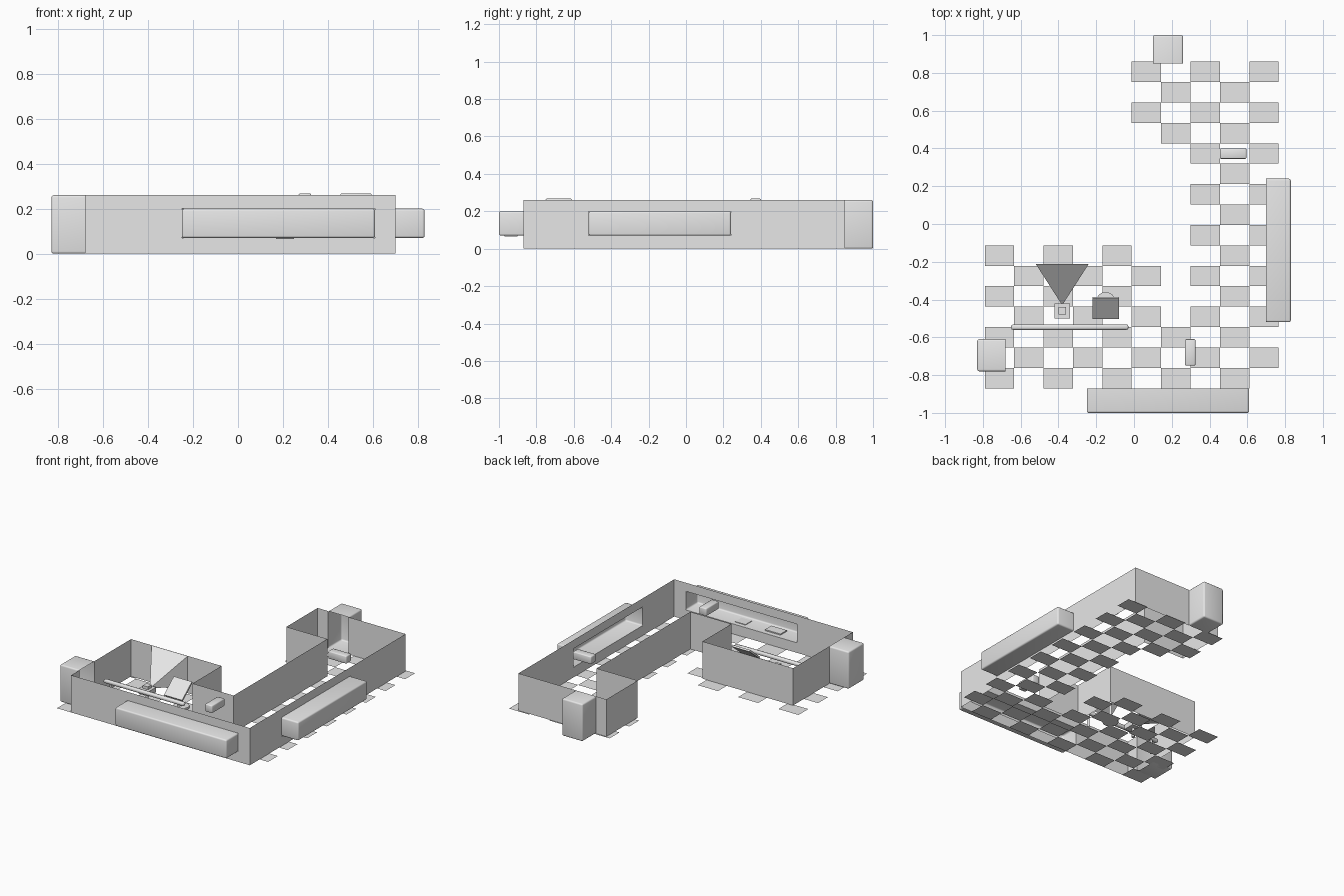
import bpy, bmesh, math
from mathutils import Vector

old = bpy.data.objects.get("Cube")
if old:
    bpy.data.objects.remove(old, do_unlink=True)

grey = bpy.data.materials.new("plain grey")
grey.use_nodes = True
grey.diffuse_color = (0.8, 0.8, 0.8, 1)
grey.node_tree.nodes["Principled BSDF"].inputs["Base Color"].default_value = (0.8, 0.8, 0.8, 1)

H = 0.26           # wall height
LOW, HIGH = 0.07, 0.20   # window sill and head


def finish(name, bm, smooth=False):
    mesh = bpy.data.meshes.new(name)
    bm.to_mesh(mesh)
    bm.free()
    mesh.materials.append(grey)
    obj = bpy.data.objects.new(name, mesh)
    bpy.context.collection.objects.link(obj)
    if smooth:
        bpy.ops.object.select_all(action='DESELECT')
        obj.select_set(True)
        bpy.context.view_layer.objects.active = obj
        bpy.ops.object.shade_smooth_by_angle(angle=math.radians(50))
    return obj


def quad(bm, *points):
    return bm.faces.new([bm.verts.new(p) for p in points])


def wall(name, a, b, opening=None):
    """Thin wall from a to b; opening = (start, end, low, high), distances along it."""
    bm = bmesh.new()
    a, b = Vector((*a, 0)), Vector((*b, 0))
    length, way = (b - a).length, (b - a).normalized()

    def panel(s, e, low, high):
        if e - s > 1e-4 and high - low > 1e-4:
            p, q = a + way * s, a + way * e
            quad(bm, (p.x, p.y, low), (q.x, q.y, low), (q.x, q.y, high), (p.x, p.y, high))

    if opening:
        s, e, low, high = opening
        panel(0, s, 0, H)
        panel(e, length, 0, H)
        panel(s, e, 0, low)
        panel(s, e, high, H)
    else:
        panel(0, length, 0, H)
    finish(name, bm)


def box_mesh(lo, hi):
    bm = bmesh.new()
    bmesh.ops.create_cube(bm, size=1)
    for v in bm.verts:
        v.co = [l + (c + 0.5) * (h - l) for l, h, c in zip(lo, hi, v.co)]
    return bm


def box(name, lo, hi, bevel=0):
    bm = box_mesh(lo, hi)
    if bevel:
        bmesh.ops.bevel(bm, geom=bm.edges[:], offset=bevel, segments=2, profile=0.5, affect='EDGES')
    return finish(name, bm, bevel > 0)


def alcove(name, lo, hi, open_dir):
    """Box open towards the room, with softened outer edges."""
    bm = box_mesh(lo, hi)
    bm.normal_update()
    gone = [f for f in bm.faces if f.normal.dot(Vector(open_dir)) > 0.9]
    bmesh.ops.delete(bm, geom=gone, context='FACES')
    edges = [e for e in bm.edges if not e.is_boundary]
    bmesh.ops.bevel(bm, geom=edges, offset=0.01, segments=3, profile=0.5, affect='EDGES')
    finish(name, bm, True)


def cylinder(name, centre, radius, depth, sides=16):
    bm = bmesh.new()
    bmesh.ops.create_cone(bm, cap_ends=True, segments=sides, radius1=radius, radius2=radius, depth=depth)
    bmesh.ops.translate(bm, vec=centre, verts=bm.verts)
    return finish(name, bm, True)


# Checkered floor: only alternate tiles, following the L-shaped plan
bm = bmesh.new()
TX, TY = 0.1556, 0.1081
for row in range(16):
    first = 0 if row < 7 else 7 if row < 12 else 5
    for col in range(first, 10):
        if (row + col) % 2 or (row == 4 and col == 6) or (row == 6 and col == 6):
            continue
        x, y = -0.79 + col * TX, -0.87 + row * TY
        quad(bm, (x, y, 0), (x + TX, y, 0), (x + TX, y + TY, 0), (x, y + TY, 0))
finish("floor_tiles", bm)

# Outer and inner walls, anticlockwise
L, R, F, B = -0.68, 0.70, -0.87, 0.85
MID, INNER = 0.02, 0.337
wall("front_wall", (L, F), (R, F), (0.43, 1.29, LOW, HIGH))
wall("left_side_wall", (R, F), (R, B), (0.35, 1.11, LOW, HIGH))
wall("back_wall", (R, B), (MID, B), (0.44, 0.60, 0, H))
wall("back_room_side", (MID, B), (MID, 0.505))
wall("back_room_front", (MID, 0.505), (INNER, 0.505))
wall("corridor_wall", (INNER, 0.505), (INNER, -0.53))
wall("nook_wall", (INNER, -0.53), (MID, -0.53))
wall("front_room_side", (MID, -0.53), (MID, -0.21))
wall("front_room_back", (MID, -0.21), (L, -0.21))
wall("right_side_wall", (L, -0.21), (L, F), (0.40, 0.57, 0, H))

# Window bays and door alcoves
alcove("front_bay", (-0.25, -1.0, LOW), (0.61, F, HIGH), (0, 1, 0))
alcove("left_bay", (R, -0.52, LOW), (0.83, 0.24, HIGH), (-1, 0, 0))
alcove("right_door_alcove", (-0.83, -0.78, 0), (L, -0.61, H), (1, 0, 0))
alcove("back_door_alcove", (0.10, B, 0), (0.26, 1.0, H), (0, -1, 0))

# Hanging units
box("front_hanging_unit", (0.27, -0.75, 0.215), (0.325, -0.61, 0.268), 0.006)
box("back_hanging_unit", (0.455, 0.345, 0.215), (0.595, 0.40, 0.268), 0.006)

# Plates lying in the front bay
box("bay_plate_small", (0.17, -0.97, 0.066), (0.25, -0.90, 0.074))
box("bay_plate_large", (-0.10, -0.97, 0.072), (0.02, -0.90, 0.08))

# Rail with posts
box("rail", (-0.65, -0.56, 0.095), (-0.03, -0.532, 0.12), 0.009)
for i, x in enumerate((-0.60, -0.08)):
    cylinder(f"rail_post_{i + 1}", (x, -0.546, 0.05), 0.008, 0.1)

# Projector on its stand, with the beam spreading to the back wall
box("projector_body", (-0.42, -0.50, 0.06), (-0.34, -0.42, 0.095))
box("projector_top", (-0.40, -0.48, 0.095), (-0.36, -0.44, 0.115))
cylinder("projector_stand", (-0.38, -0.46, 0.03), 0.01, 0.06)
bm = bmesh.new()
tip = bm.verts.new((-0.38, -0.43, 0.08))
rim = [bm.verts.new((x, -0.212, z)) for x, z in
       ((-0.52, 0.05), (-0.24, 0.05), (-0.24, H), (-0.52, H))]
for i in range(4):
    bm.faces.new((tip, rim[(i + 1) % 4], rim[i]))
bmesh.ops.recalc_face_normals(bm, faces=bm.faces[:])
finish("projection_beam", bm)

# Tilted display on a round stand
display = box("tilted_display", (-0.07, -0.07, -0.006), (0.07, 0.07, 0.006))
display.location = (-0.15, -0.445, 0.145)
display.rotation_euler.x = math.radians(39)
cylinder("display_stem", (-0.15, -0.41, 0.075), 0.01, 0.14)
cylinder("display_base", (-0.15, -0.41, 0.008), 0.05, 0.016, 24)
